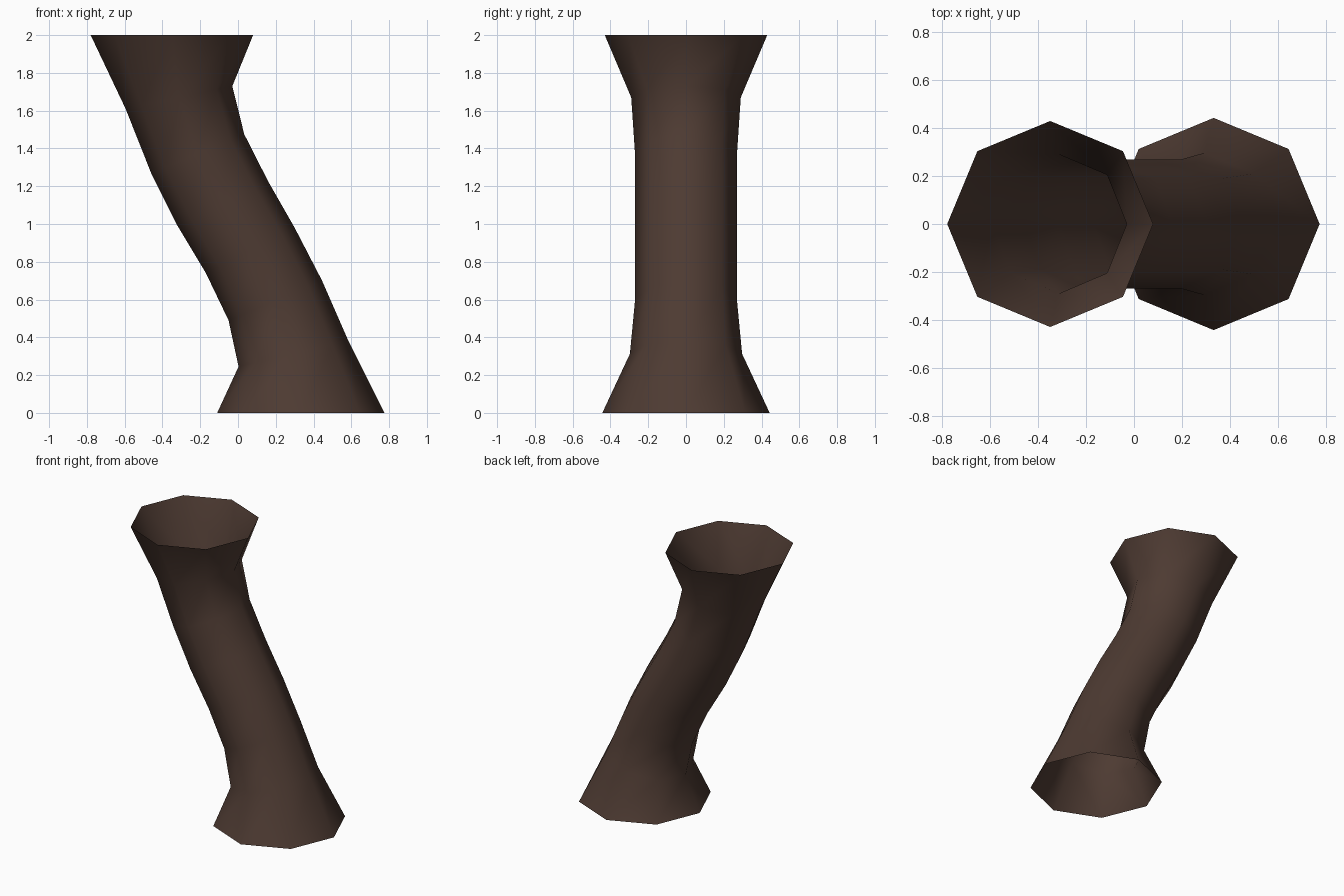
import bpy, bmesh, math
from mathutils import Vector

if "Cube" in bpy.data.objects:
    bpy.data.objects.remove(bpy.data.objects["Cube"])

bark = bpy.data.materials.new("dark brown")
bark.diffuse_color = (0.075, 0.043, 0.032, 1)
bark.use_nodes = True
bark.node_tree.nodes["Principled BSDF"].inputs["Base Color"].default_value = bark.diffuse_color

# Tilted octagonal rings: left (x, z), right (x, z), half depth in y
RINGS = [
    ((-0.11, 0.00), (0.775, 0.00), 0.443),
    ((0.003, 0.245), (0.585, 0.38), 0.297),
    ((-0.05, 0.49), (0.445, 0.70), 0.27),
    ((-0.17, 0.74), (0.30, 0.98), 0.27),
    ((-0.32, 0.99), (0.16, 1.225), 0.27),
    ((-0.46, 1.27), (0.033, 1.475), 0.27),
    ((-0.595, 1.61), (-0.03, 1.73), 0.29),
    ((-0.78, 2.00), (0.08, 2.00), 0.43),
]
SIDES = 8

# Hollow bent trunk, open at both ends
bm = bmesh.new()
loops = []
for (lx, lz), (rx, rz), depth in RINGS:
    left, right = Vector((lx, 0, lz)), Vector((rx, 0, rz))
    mid, half = (left + right) / 2, (right - left) / 2
    angles = [2 * math.pi * i / SIDES for i in range(SIDES)]
    loops.append([bm.verts.new(mid + half * math.cos(a) + Vector((0, depth * math.sin(a), 0)))
                  for a in angles])
for low, high in zip(loops, loops[1:]):
    for i in range(SIDES):
        j = (i + 1) % SIDES
        bm.faces.new((low[i], low[j], high[j], high[i])).smooth = True

mesh = bpy.data.meshes.new("hollow_trunk")
bm.to_mesh(mesh)
bm.free()
mesh.materials.append(bark)
trunk = bpy.data.objects.new("hollow_trunk", mesh)
bpy.context.collection.objects.link(trunk)
